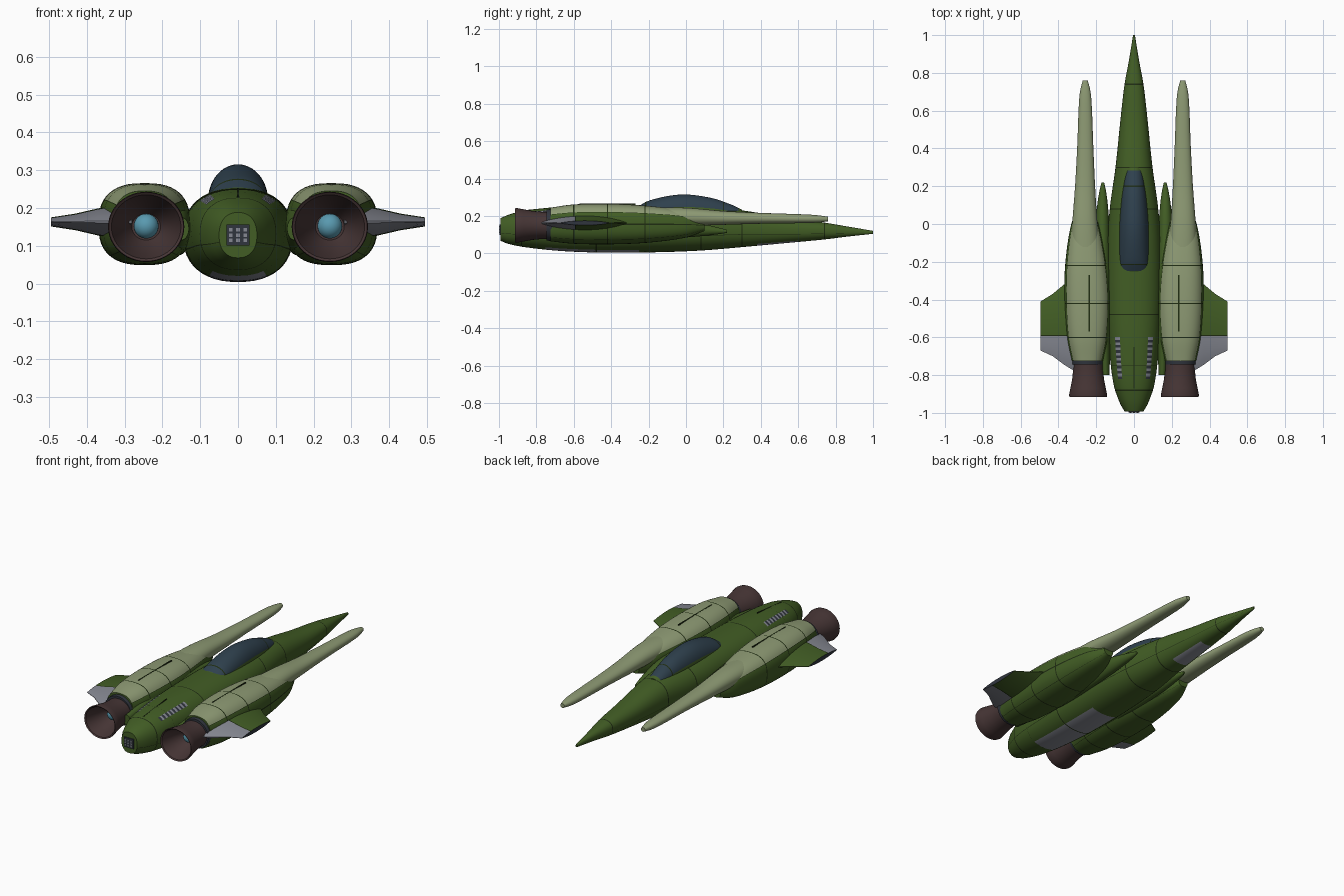
import bpy, bmesh, math

old = bpy.data.objects.get("Cube")
if old:
    bpy.data.objects.remove(old, do_unlink=True)

COLOURS = {
    "hull green": (0.054, 0.110, 0.018),
    "pale green": (0.270, 0.325, 0.175),
    "seam green": (0.014, 0.026, 0.006),
    "metal grey": (0.240, 0.250, 0.290),
    "nozzle brown": (0.062, 0.036, 0.036),
    "canopy glass": (0.028, 0.052, 0.075),
    "dark slate": (0.030, 0.036, 0.048),
    "engine blue": (0.100, 0.320, 0.430),
}
MATS = {}
for label, rgb in COLOURS.items():
    m = bpy.data.materials.new(label)
    m.use_nodes = True
    m.diffuse_color = (*rgb, 1)
    m.node_tree.nodes["Principled BSDF"].inputs["Base Color"].default_value = (*rgb, 1)
    MATS[label] = m


def finish(name, bm, colours, smooth=True):
    """Turn a bmesh into a named object with its materials."""
    bmesh.ops.recalc_face_normals(bm, faces=bm.faces)
    mesh = bpy.data.meshes.new(name)
    bm.to_mesh(mesh)
    bm.free()
    for c in colours:
        mesh.materials.append(MATS[c])
    obj = bpy.data.objects.new(name, mesh)
    bpy.context.collection.objects.link(obj)
    if smooth:
        bpy.ops.object.select_all(action='DESELECT')
        obj.select_set(True)
        bpy.context.view_layer.objects.active = obj
        bpy.ops.object.shade_smooth_by_angle(angle=math.radians(35))
    return obj


def skin(name, rings, rule, cap):
    """Join closed rings of points; rule(i, j) names each face's colour."""
    bm = bmesh.new()
    rows = [[bm.verts.new(p) for p in ring] for ring in rings]
    n, used = len(rows[0]), [cap]
    for i in range(len(rows) - 1):
        for j in range(n):
            k = (j + 1) % n
            f = bm.faces.new((rows[i][j], rows[i][k], rows[i + 1][k], rows[i + 1][j]))
            colour = rule(i, j)
            if colour not in used:
                used.append(colour)
            f.material_index = used.index(colour)
    bm.faces.new(rows[0])
    bm.faces.new(rows[-1])
    return finish(name, bm, used)


def sample(stations, y):
    """Smooth curve through the stations (y, cx, cz, rx, rz)."""
    last = len(stations) - 1
    i = next((k for k in range(last) if y <= stations[k + 1][0]), last - 1)

    def slope(k, c):
        a, b = stations[max(k - 1, 0)], stations[min(k + 1, last)]
        return (b[c] - a[c]) / (b[0] - a[0])
    p, q = stations[i], stations[i + 1]
    h = q[0] - p[0]
    t = (y - p[0]) / h
    out = [y]
    for c in range(1, 5):
        out.append((2*t**3 - 3*t*t + 1) * p[c] + (3*t*t - 2*t**3) * q[c]
                   + h * (t**3 - 2*t*t + t) * slope(i, c) + h * (t**3 - t*t) * slope(i + 1, c))
    return out


def section(station, angles, e):
    """Rounded-square ring across the y axis."""
    y, cx, cz, rx, rz = station
    ring = []
    for a in angles:
        c, s = math.cos(math.radians(a)), math.sin(math.radians(a))
        ring.append((cx + rx * math.copysign(abs(c) ** (2 / e), c), y,
                     cz + rz * math.copysign(abs(s) ** (2 / e), s)))
    return ring


def loft(name, stations, rule, e=2.0, cuts=(), seams=(), long_seams=(), steps=40, smooth=True):
    """Body along y; seams become narrow dark bands, rule(y, angle) colours the rest."""
    angles = []
    for k in range(48):
        a = -90 + 7.5 * k
        angles += [a - 0.8, a + 0.8] if a in long_seams else [a]
    if smooth:
        y0, y1 = stations[0][0], stations[-1][0]
        fixed = list(cuts) + [s + d for s in seams for d in (-0.003, 0.003)]
        ys = [y0 + (y1 - y0) * k / steps for k in range(steps + 1)]
        ys = [y for y in ys if y in (y0, y1) or all(abs(y - c) > 0.012 for c in fixed)]
        stations = [sample(stations, y) for y in sorted(ys + fixed)]

    def colour(i, j):
        a, b = angles[j], angles[(j + 1) % len(angles)]
        b = b + 360 if b < a else b
        ya, yb = stations[i][0], stations[i + 1][0]
        if (seams and abs(yb - ya) < 0.008) or b - a < 3:
            return "seam green"
        return rule((ya + yb) / 2, (a + b) / 2)
    rings = [section(s, angles, e) for s in stations]
    return skin(name, rings, colour, colour(0, 0))


def plate(name, centre, size, colour, tilt=0):
    bm = bmesh.new()
    bmesh.ops.create_cube(bm, size=1)
    bmesh.ops.scale(bm, vec=size, verts=bm.verts)
    obj = finish(name, bm, [colour], smooth=False)
    obj.location = centre
    obj.rotation_euler.x = tilt
    return obj


# Fuselage with belly panels and louvred vents
BODY = [(-0.992, 0, .128, .050, .060), (-0.95, 0, .129, .074, .078), (-0.85, 0, .132, .108, .100),
        (-0.65, 0, .130, .132, .118), (-0.4, 0, .128, .145, .124), (-0.1, 0, .130, .142, .122),
        (0.1, 0, .130, .126, .113), (0.3, 0, .132, .098, .098), (0.55, 0, .123, .072, .066),
        (0.74, 0, .120, .050, .045), (0.87, 0, .117, .026, .026), (1.0, 0, .113, .005, .008)]
VENT_START, SLOT = -0.82, 0.0138
vent_cuts = [VENT_START + SLOT * k for k in range(17)]


def body_rule(y, a):
    if (a < -60 or a > 240) and (-0.75 < y < -0.25 or 0.38 < y < 0.6):
        return "metal grey"
    if VENT_START < y < vent_cuts[-1] and (45 < a < 60 or 120 < a < 135):
        return "metal grey" if int((y - VENT_START) / SLOT) % 2 else "dark slate"
    return "hull green"


loft("fuselage", BODY, body_rule, e=2.3, cuts=vent_cuts + [-0.75, -0.25, 0.38, 0.6],
     seams=(-0.88, -0.48, 0.08, 0.3, 0.74), long_seams=(-15, 195), steps=60)
plate("spine_groove", (0, -0.76, .238), (.005, .22, .008), "seam green", tilt=0.1)

# Cockpit canopy with a green frame
CANOPY = [(-0.265, 0, .215, .070, .030), (-0.2, 0, .220, .077, .062), (-0.03, 0, .225, .078, .090),
          (0.13, 0, .222, .066, .076), (0.24, 0, .212, .050, .050), (0.3, 0, .200, .040, .034)]


def canopy_rule(y, a):
    framed = y > 0.282 or y < -0.25 or a < 15 or a > 165
    return "hull green" if framed else "canopy glass"


loft("canopy", CANOPY, canopy_rule, cuts=(-0.25, 0.282), seams=(-0.215, 0.2), steps=30)

# Tail light panel
plate("tail_panel", (0, -0.994, .128), (.060, .008, .056), "dark slate")
for col in (-1, 0, 1):
    for row in (-1, 0, 1):
        plate("tail_light", (col * .019, -0.997, .128 + row * .014), (.010, .006, .009), "metal grey")

for side, word in ((1, "left"), (-1, "right")):
    X = 0.247 * side
    # Engine nacelle, pale on top
    nacelle = [(-0.725, .247, .155, .083, .090), (-0.6, .247, .157, .110, .105),
               (-0.4, .248, .157, .121, .108), (-0.2, .254, .156, .109, .098),
               (0.0, .260, .155, .072, .070), (0.1, .260, .150, .030, .030)]
    mirrored = [(y, cx * side, cz, rx, rz) for y, cx, cz, rx, rz in nacelle]
    loft(word + "_nacelle", mirrored, lambda y, a: "pale green" if 30 < a < 150 else "hull green",
         e=2.6, seams=(-0.6, -0.42, -0.22), long_seams=(30, 150, 0, -45, 225))
    plate(word + "_nacelle_groove", (X - 0.01 * side, -0.42, .262), (.006, .30, .008), "seam green")

    # Long forward spike
    spike = [(-0.2, .255, .190, .082, .056), (0.0, .260, .195, .067, .049), (0.2, .259, .190, .053, .037),
             (0.4, .258, .188, .043, .029), (0.69, .258, .185, .030, .021), (0.76, .258, .184, .013, .012)]
    loft(word + "_spike", [(y, cx * side, *r) for y, cx, *r in spike],
         lambda y, a: "pale green", e=2.2, steps=24)

    # Fairing between nacelle and fuselage
    fairing = [(-0.8, .150, .145, .020, .030), (-0.4, .160, .145, .040, .070),
               (0.0, .167, .132, .036, .046), (0.15, .166, .122, .022, .022), (0.22, .165, .118, .007, .008)]
    loft(word + "_fairing", [(y, cx * side, *r) for y, cx, *r in fairing],
         lambda y, a: "hull green", steps=24)

    # Collar, hollow nozzle and glowing core
    loft(word + "_collar", [(y, X, .152, r, r) for y, r in ((-0.745, .083), (-0.715, .086))],
         lambda y, a: "dark slate", smooth=False)
    bell = [(-0.72, .080), (-0.77, .079), (-0.82, .084), (-0.87, .094), (-0.905, .101), (-0.915, .099),
            (-0.91, .092), (-0.86, .078), (-0.80, .055), (-0.77, .038)]
    loft(word + "_nozzle", [(y, X - .004 * side, .150, r, r * 0.92) for y, r in bell],
         lambda y, a: "nozzle brown", smooth=False)
    bm = bmesh.new()
    bmesh.ops.create_uvsphere(bm, u_segments=24, v_segments=12, radius=.033)
    bmesh.ops.translate(bm, vec=(X - .004 * side, -0.79, .152), verts=bm.verts)
    finish(word + "_engine_core", bm, ["engine blue"])

    # Stub wing: green front, grey flap behind the hinge
    HINGE = -0.59
    rings, chord = [], []
    for x, front, rear, thick in ((.28, -.24, -.79, .045), (.33, -.28, -.77, .042), (.37, -.32, -.745, .036),
                                  (.43, -.37, -.70, .022), (.495, -.41, -.67, .012)):
        chord = [front + (HINGE + .003 - front) * k / 8 for k in range(9)]
        chord += [HINGE - .003 + (rear - HINGE + .003) * k / 5 for k in range(6)]
        half = [thick * max(math.sin(math.pi * (y - front) / (rear - front)), 0.02) ** 0.7 for y in chord]
        upper = [(x * side, y, .163 + h) for y, h in zip(chord, half)]
        lower = [(x * side, y, .163 - h) for y, h in zip(chord, half)]
        rings.append(upper + lower[::-1])

    def wing_rule(i, j):
        n = len(chord)
        k = j if j < n else 2 * n - 2 - j
        return "hull green" if k < 8 else "seam green" if k == 8 else "metal grey"
    skin(word + "_wing", rings, wing_rule, "dark slate")
